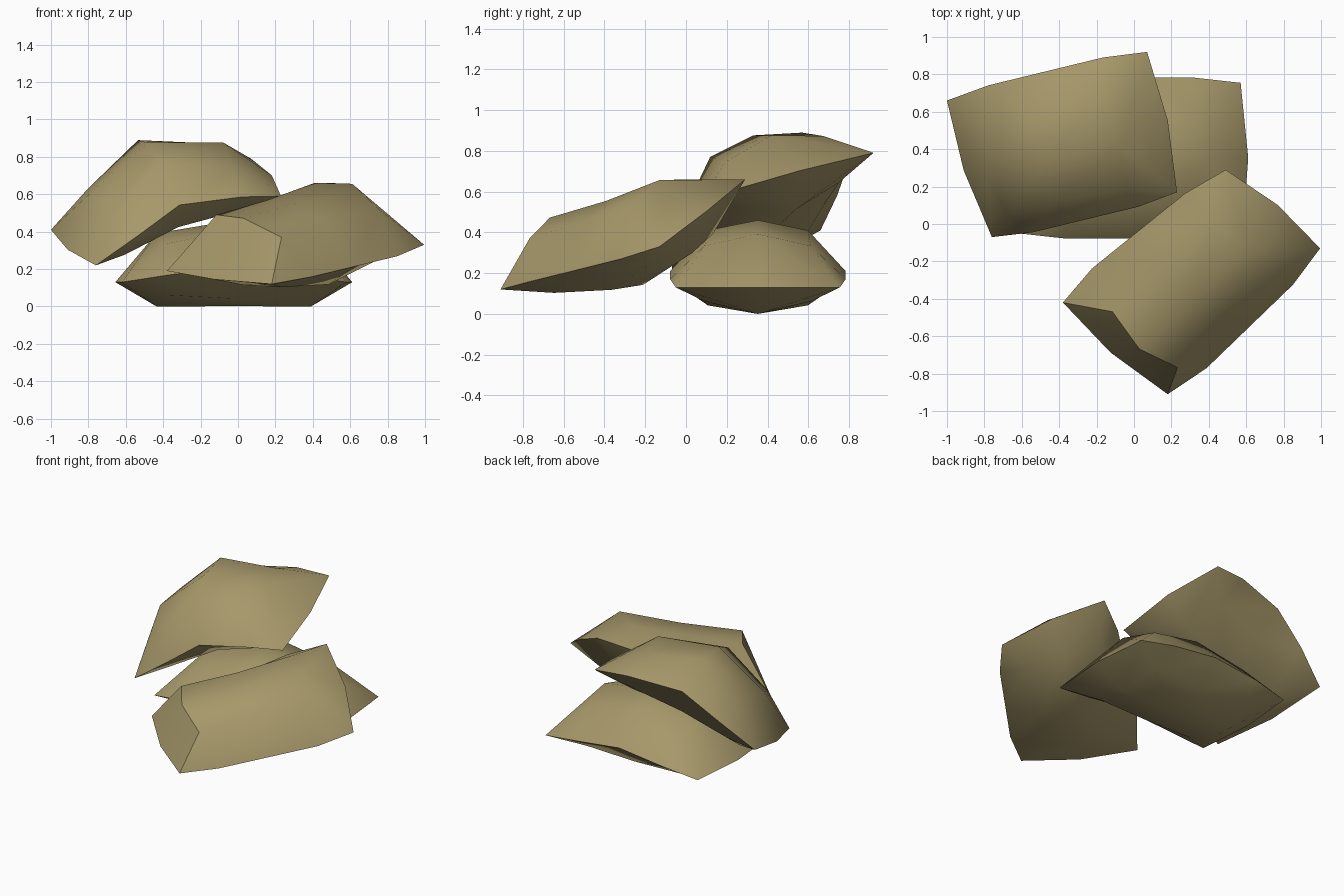
import bpy, bmesh
from mathutils import Vector

if "Cube" in bpy.data.objects:
    bpy.data.objects.remove(bpy.data.objects["Cube"])

canvas = bpy.data.materials.new("tan canvas")
canvas.diffuse_color = (0.385, 0.315, 0.145, 1)
canvas.use_nodes = True
canvas.node_tree.nodes["Principled BSDF"].inputs["Base Color"].default_value = canvas.diffuse_color


def make_bag(name, corners, arch, bulge, shift, tilt):
    """Stuffed bag: a seam loop of 12 points with a 3x3 puffed grid above and below."""
    a, b, c, d = [Vector(p) for p in corners]
    centre, half_l, half_w = (a + b + c + d) / 4, (b - a + c - d) / 4, (d - a + c - b) / 4
    twist = (a + c - b - d) / 4
    normal = half_l.cross(half_w).normalized()
    bm = bmesh.new()

    def put(u, v, puff=0, lift=0, twisted=1):
        p = centre + half_l * u + half_w * v + twist * (u * v * twisted)
        return bm.verts.new(p + normal * puff + Vector((0, 0, lift)))

    # seam, with the long sides lifted by the arch
    corner = {(i, j): put(i, j) for i in (-1, 1) for j in (-1, 1)}
    end = {i: put(i * 1.06, 0) for i in (-1, 1)}
    side = {(i, j): put(i * 0.57 if i else shift, j * bulge, 0, arch * (1 - 0.5 * abs(i)))
            for i in (-1, 0, 1) for j in (-1, 1)}

    # puffs: (end inner, end ridge, middle inner, middle ridge), then the middle lift
    top = (0.203, 0.262, 0.2, 0.25, arch)
    bottom = (-0.09 + 0.27 * arch, -0.13, -0.16, -0.2, 0.9 * arch)
    for heights in (top, bottom):
        g = {}
        for i in (-1, 0, 1):
            for j in (-1, 0, 1):
                k = (0 if i else 2) + (0 if j else 1)
                u = i * (0.62 if j else 0.69) if i else shift
                v = j * (0.65 if i else 0.61)
                g[i, j] = put(u, v, heights[k] - tilt * i, 0 if i else heights[4], 0.2)
        for i in (-1, 0):
            for j in (-1, 0):
                bm.faces.new((g[i, j], g[i + 1, j], g[i + 1, j + 1], g[i, j + 1]))
            for j in (-1, 1):
                bm.faces.new((side[i, j], side[i + 1, j], g[i + 1, j], g[i, j]))
        for i in (-1, 1):
            for j in (-1, 1):
                bm.faces.new((corner[i, j], side[i, j], g[i, j]))
                bm.faces.new((corner[i, j], end[i], g[i, 0], g[i, j]))
    bmesh.ops.recalc_face_normals(bm, faces=bm.faces[:])
    mesh = bpy.data.meshes.new(name)
    bm.to_mesh(mesh)
    bm.free()
    mesh.materials.append(canvas)
    obj = bpy.data.objects.new(name, mesh)
    bpy.context.collection.objects.link(obj)
    bpy.ops.object.select_all(action='DESELECT')
    obj.select_set(True)
    bpy.context.view_layer.objects.active = obj
    bpy.ops.object.shade_smooth_by_angle(angle=0.85)


# seam corners: front left, front right, back right, back left
make_bag("bottom_bag", [(-0.62, -0.05, 0.13), (0.58, -0.05, 0.13),
                        (0.57, 0.755, 0.13), (-0.62, 0.755, 0.13)], 0.08, 1.07, 0.0, 0.0)
make_bag("top_bag", [(-0.76, -0.07, 0.22), (0.23, 0.17, 0.59),
                     (0.07, 0.92, 0.79), (-1.0, 0.66, 0.41)], 0.165, 1.07, -0.11, -0.005)
make_bag("front_bag", [(0.18, -0.91, 0.12), (0.995, -0.13, 0.33),
                       (0.49, 0.29, 0.66), (-0.38, -0.42, 0.19)], 0.0, 1.12, 0.0, 0.028)
